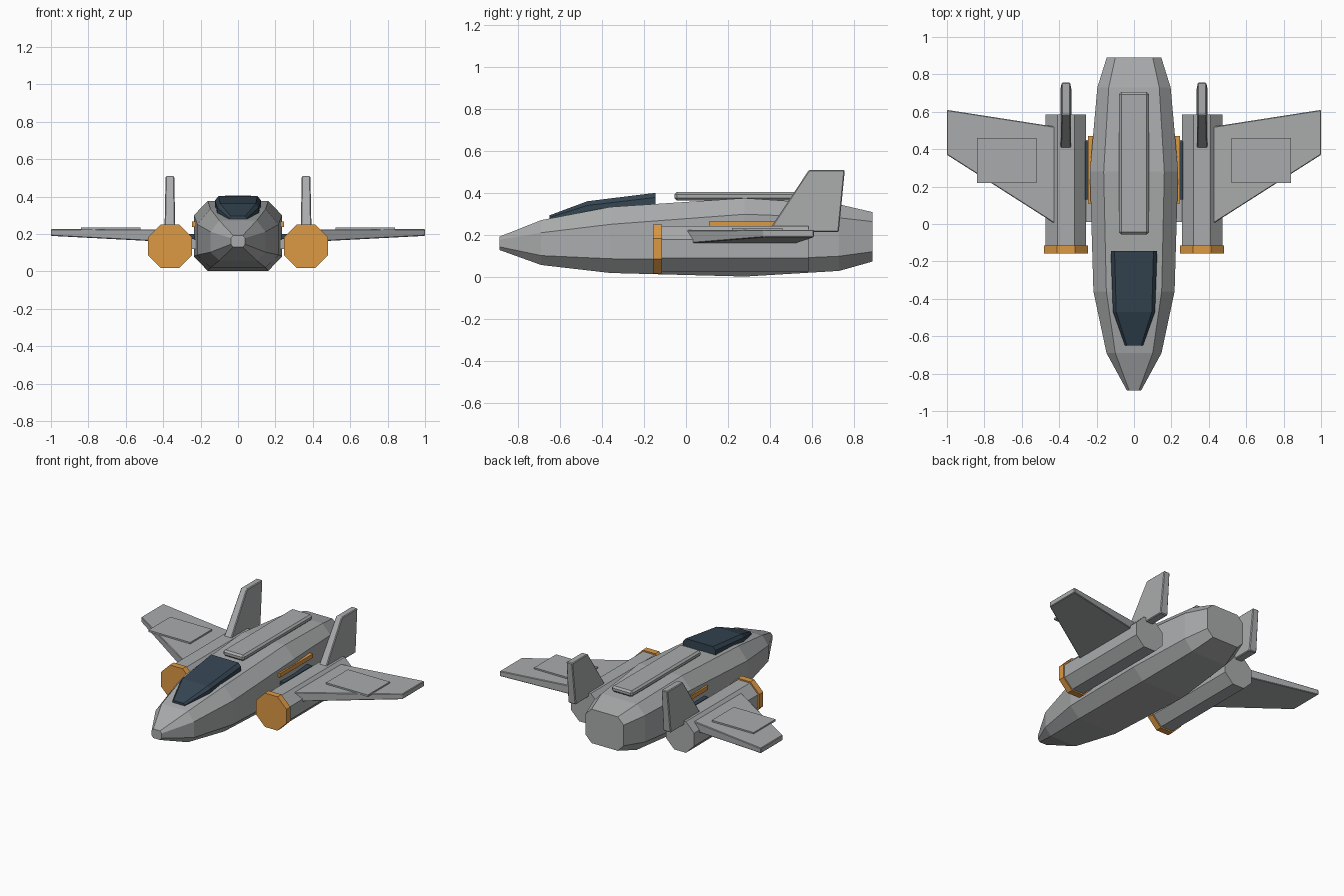
import bpy, bmesh, math

if "Cube" in bpy.data.objects:
    bpy.data.objects.remove(bpy.data.objects["Cube"])


def material(name, rgb):
    m = bpy.data.materials.new(name)
    m.diffuse_color = (*rgb, 1)
    m.use_nodes = True
    m.node_tree.nodes["Principled BSDF"].inputs["Base Color"].default_value = m.diffuse_color
    return m


HULL = material("hull grey", (0.40, 0.41, 0.415))
ORANGE = material("orange trim", (0.72, 0.32, 0.06))
GLASS = material("dark blue glass", (0.035, 0.06, 0.085))


def loft(name, rings, mat, bevel=0):
    """Skin a list of equal-length rings and cap both ends."""
    bm = bmesh.new()
    loops = [[bm.verts.new(p) for p in ring] for ring in rings]
    n = len(loops[0])
    for a, b in zip(loops, loops[1:]):
        for i in range(n):
            bm.faces.new((a[i], a[(i + 1) % n], b[(i + 1) % n], b[i]))
    bm.faces.new(loops[0])
    bm.faces.new(loops[-1])
    bmesh.ops.recalc_face_normals(bm, faces=bm.faces)
    mesh = bpy.data.meshes.new(name)
    bm.to_mesh(mesh)
    bm.free()
    mesh.materials.append(mat)
    ob = bpy.data.objects.new(name, mesh)
    bpy.context.collection.objects.link(ob)
    if bevel:
        mod = ob.modifiers.new("edge bevel", 'BEVEL')
        mod.width = bevel
        mod.segments = 1
    return ob


def box(name, x, y, z, mat, bevel=0):
    rings = [[(x[0], t, z[0]), (x[1], t, z[0]), (x[1], t, z[1]), (x[0], t, z[1])] for t in y]
    return loft(name, rings, mat, bevel)


def octagon(cx, cz, r, y):
    """Flat-sided octagon with inradius r."""
    R = r / math.cos(math.pi / 8)
    return [(cx + R * math.cos(math.pi * (i + .5) / 4), y,
             cz + R * math.sin(math.pi * (i + .5) / 4)) for i in range(8)]


# Fuselage stations: y, half width, flat half width, bottom, lower edge, upper edge, top
stations = [
    (-0.89, 0.038, 0.026, 0.130, 0.145, 0.178, 0.193),
    (-0.69, 0.147, 0.100, 0.058, 0.103, 0.212, 0.272),
    (-0.36, 0.217, 0.148, 0.020, 0.088, 0.252, 0.335),
    (0.28, 0.236, 0.162, 0.003, 0.080, 0.300, 0.377),
    (0.73, 0.196, 0.135, 0.030, 0.100, 0.283, 0.347),
    (0.89, 0.146, 0.100, 0.075, 0.122, 0.265, 0.310),
]
loft("fuselage", [[(-f, y, b), (f, y, b), (w, y, lo), (w, y, up),
                   (f, y, t), (-f, y, t), (-w, y, up), (-w, y, lo)]
                  for y, w, f, b, lo, up, t in stations], HULL)

# Canopy stations: y, half width, top half width, bottom, shoulder, top
canopy = [
    (-0.65, 0.048, 0.038, 0.255, 0.285, 0.295),
    (-0.47, 0.112, 0.095, 0.290, 0.342, 0.362),
    (-0.145, 0.124, 0.104, 0.330, 0.380, 0.402),
]
loft("canopy", [[(-w, y, b), (w, y, b), (w, y, s), (f, y, t), (-f, y, t), (-w, y, s)]
                for y, w, f, b, s, t in canopy], GLASS)

# Raised panel along the back
box("spine_panel", (-0.08, 0.08), (-0.055, 0.705), (0.365, 0.406), HULL, 0.012)

for s, side in ((1, "right"), (-1, "left")):
    # Engine pod with orange intake cap
    cx, cz = s * 0.364, 0.135
    loft(f"engine_{side}", [octagon(cx, cz, 0.108, y) for y in (-0.12, 0.585)], HULL)
    loft(f"intake_{side}", [octagon(cx, cz, 0.117, y) for y in (-0.157, -0.114)], ORANGE)

    # Tapered wing with a thin panel on top
    wing = [(0.42, 0.00, 0.52, 0.160, 0.224), (1.0, 0.37, 0.61, 0.190, 0.226)]
    loft(f"wing_{side}", [[(s * x, y0, z0), (s * x, y1, z0), (s * x, y1, z1), (s * x, y0, z1)]
                          for x, y0, y1, z0, z1 in wing], HULL, 0.004)
    box(f"wing_panel_{side}", (s * 0.52, s * 0.84), (0.22, 0.46), (0.222, 0.235), HULL)

    # Upright swept fin, slightly thinner at the top
    fin = [(0.39, 0.728, 0.215, 0.029), (0.585, 0.757, 0.51, 0.023)]
    loft(f"fin_{side}", [[(cx - w, y0, z), (cx + w, y0, z), (cx + w, y1, z), (cx - w, y1, z)]
                         for y0, y1, z, w in fin], HULL, 0.005)

    # Trim strip and engine mount on the fuselage side
    box(f"trim_strip_{side}", (s * 0.22, s * 0.245), (0.11, 0.47), (0.238, 0.266), ORANGE)
    box(f"engine_mount_{side}", (s * 0.22, s * 0.27), (0.01, 0.45), (0.12, 0.17), HULL)
    box(f"side_window_{side}", (s * 0.22, s * 0.262), (0.13, 0.44), (0.172, 0.20), GLASS)
